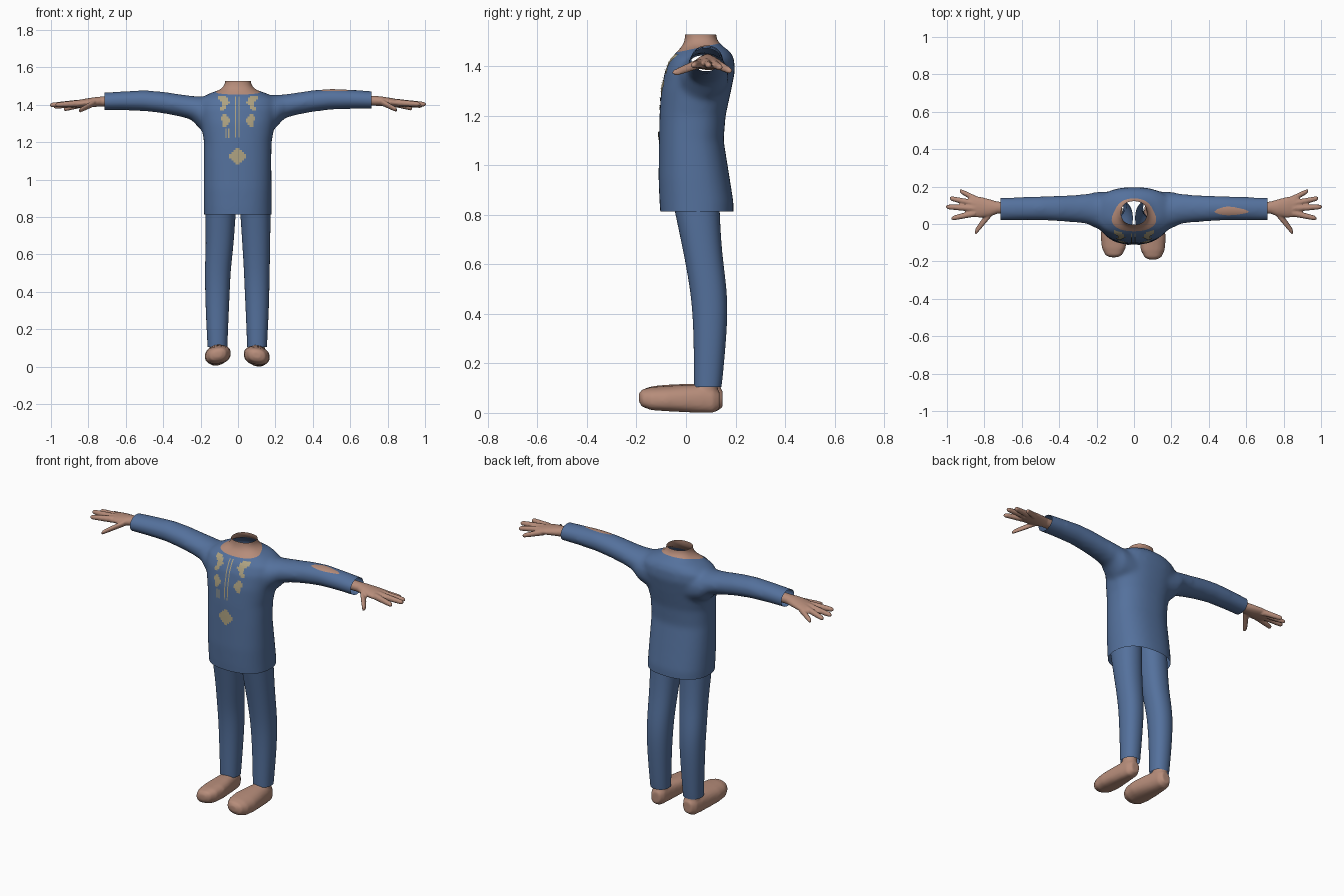
import bpy, bmesh, math
from mathutils import Vector
from mathutils.bvhtree import BVHTree

if "Cube" in bpy.data.objects:
    bpy.data.objects.remove(bpy.data.objects["Cube"])


def material(name, rgb):
    m = bpy.data.materials.new(name)
    m.diffuse_color = (*rgb, 1)
    m.use_nodes = True
    m.node_tree.nodes["Principled BSDF"].inputs["Base Color"].default_value = m.diffuse_color
    return m


BLUE = material("blue cloth", (0.089, 0.165, 0.335))
SKIN = material("skin", (0.47, 0.265, 0.195))
GOLD = material("pale gold thread", (0.42, 0.36, 0.22))
ORDER = {"x": (1, 2, 0), "y": (0, 2, 1), "z": (0, 1, 2)}   # u, v, along


def loft(bm, axis, rings, n=16, p=2.0, caps=(True, True)):
    """Skin over rings (along, u0, u1, v0, v1) stacked on an axis."""
    u, v, w = ORDER[axis]
    loops = []
    for a, u0, u1, v0, v1 in rings:
        loop = []
        for i in range(n):
            t = 2 * math.pi * i / n
            c, s = math.cos(t), math.sin(t)
            co = [0, 0, 0]
            co[u] = (u0 + u1) / 2 + (u1 - u0) / 2 * math.copysign(abs(c) ** (2 / p), c)
            co[v] = (v0 + v1) / 2 + (v1 - v0) / 2 * math.copysign(abs(s) ** (2 / p), s)
            co[w] = a
            loop.append(bm.verts.new(co))
        loops.append(loop)
    faces = []
    for a, b in zip(loops, loops[1:]):
        for i in range(n):
            j = (i + 1) % n
            faces.append(bm.faces.new((a[i], a[j], b[j], b[i])))
    if caps[0]:
        faces.append(bm.faces.new(loops[0][::-1]))
    if caps[1]:
        faces.append(bm.faces.new(loops[-1]))
    bmesh.ops.recalc_face_normals(bm, faces=faces)


def make(name, bm, *mats):
    me = bpy.data.meshes.new(name)
    bm.to_mesh(me)
    bm.free()
    me.shade_smooth()
    for m in mats:
        me.materials.append(m)
    ob = bpy.data.objects.new(name, me)
    bpy.context.collection.objects.link(ob)
    return ob


def flip(bm, s):
    """Mirror to the other side of the body."""
    if s < 0:
        bmesh.ops.scale(bm, vec=(-1, 1, 1), verts=bm.verts)
        bmesh.ops.reverse_faces(bm, faces=bm.faces)


def subdivide(ob, levels=2):
    ob.modifiers.new("round", "SUBSURF").levels = levels
    ob.modifiers["round"].render_levels = levels


def fuse(ob, voxel, smooth):
    """Melt overlapping volumes into one skin."""
    r = ob.modifiers.new("fuse", "REMESH")
    r.mode, r.voxel_size, r.use_smooth_shade = "VOXEL", voxel, True
    sm = ob.modifiers.new("relax", "SMOOTH")
    sm.factor, sm.iterations = 0.5, smooth


# Shirt: torso and both sleeves fused, then trimmed at hem, cuffs and neck
bm = bmesh.new()
loft(bm, "z", [
    (0.76, -.180, .180, -.100, .192), (0.85, -.183, .180, -.107, .192),
    (0.95, -.184, .180, -.111, .176), (1.10, -.182, .178, -.109, .152),
    (1.20, -.182, .180, -.107, .160), (1.30, -.198, .198, -.101, .182),
    (1.38, -.215, .215, -.085, .198), (1.43, -.205, .205, -.062, .194),
    (1.46, -.155, .155, -.035, .178), (1.482, -.092, .092, -.014, .145),
    (1.51, -.070, .070, -.004, .122), (1.58, -.070, .070, -.004, .122)],
    n=40, p=2.35)
for s in (1, -1):
    arm = bmesh.new()
    loft(arm, "x", [
        (.10, -.04, .175, 1.24, 1.452), (.20, -.025, .172, 1.275, 1.452),
        (.25, 0, .162, 1.328, 1.456), (.31, .008, .156, 1.345, 1.464),
        (.40, .014, .152, 1.362, 1.478), (.50, .020, .148, 1.374, 1.486),
        (.62, .020, .144, 1.378, 1.480), (.76, .018, .140, 1.378, 1.470)],
        n=24)
    flip(arm, s)
    if s < 0:
        bmesh.ops.translate(arm, vec=(0, 0, -.008), verts=arm.verts)
    tmp = bpy.data.meshes.new("sleeve")
    arm.to_mesh(tmp)
    arm.free()
    bm.from_mesh(tmp)
    bpy.data.meshes.remove(tmp)
rough = make("shirt_rough", bm)
fuse(rough, 0.012, 10)
done = rough.evaluated_get(bpy.context.evaluated_depsgraph_get())
bm = bmesh.new()
bm.from_mesh(done.to_mesh())
bpy.data.objects.remove(rough)


def cut(co, no, clear=True):
    geom = bm.verts[:] + bm.edges[:] + bm.faces[:]
    bmesh.ops.bisect_plane(bm, geom=geom, plane_co=co, plane_no=no, clear_outer=clear)


cut((0, 0, .812), (0, 0, -1))
cut((0, 0, 1.527), (0, 0, 1))
cut((.715, 0, 0), (1, 0, 0))
cut((-.715, 0, 0), (-1, 0, 0))
# Tilted neckline separates cloth from bare neck
collar, tilt = Vector((0, -.025, 1.458)), Vector((0, -.21, 1)).normalized()
cut(collar, tilt, False)
for f in bm.faces:
    f.material_index = int((f.calc_center_median() - collar).dot(tilt) > 0)
surface = BVHTree.FromBMesh(bm)
make("shirt_and_neck", bm, BLUE, SKIN)

# Embroidery: small stitched cells laid on the chest
LEAF = ["..####", ".#####", ".####.", "####..", ".###..", "..##..", "..###.", "...##."]
BUD = ["..##.", ".####", "#####", "####.", ".###.", "..##."]
DIAMOND = ["...##...", "..####..", ".######.", "########", "########",
           ".######.", "..####..", "...##..."]
STRIPE = ["#"] * 5


def embroider(bm, rows, x, z, w, h, mirror=1):
    """Lay a bitmap with its top corner at x, z."""
    for r, row in enumerate(rows):
        for c, ch in enumerate(row):
            if ch != "#":
                continue
            vs = []
            for dx, dz in ((0, 0), (0, 1), (1, 1), (1, 0)):
                px, pz = mirror * (x + (c + dx) * w), z - (r + dz) * h
                hit = surface.ray_cast(Vector((px, -1, pz)), Vector((0, 1, 0)))[0]
                vs.append(bm.verts.new((px, hit.y - .004, pz)))
            bm.faces.new(vs if mirror < 0 else vs[::-1])


bm = bmesh.new()
for s in (1, -1):
    embroider(bm, LEAF, .042, 1.448, .011, .010, s)
    embroider(bm, BUD, .042, 1.350, .010, .0115, s)
for x in (-.068, -.053):
    embroider(bm, STRIPE, x, 1.272, .007, .010)
for x in (-.016, .003):
    embroider(bm, ["#"] * 22, x, 1.445, .006, .010)
embroider(bm, DIAMOND, -.047, 1.170, .0112, .0112)
bmesh.ops.recalc_face_normals(bm, faces=bm.faces)
for f in bm.faces:
    if f.normal.y > 0:
        f.normal_flip()
make("embroidery", bm, GOLD)

for s, side in ((1, "right"), (-1, "left")):
    out = 0 if s > 0 else .008      # one leg stands slightly wider

    # Trouser leg
    bm = bmesh.new()
    loft(bm, "z", [
        (.105, .048 + out, .156 + out, .032, .144), (.13, .047 + out, .157 + out, .031, .148),
        (.30, .040 + out, .166 + out, .030, .164), (.42, .034 + out, .169 + out, .024, .170),
        (.52, .030 + out, .171 + out, .012, .164), (.65, .022, .173, -.012, .146),
        (.80, .012, .176, -.044, .138), (.92, .004, .174, -.070, .135)],
        n=16, p=2.2, caps=(False, False))
    flip(bm, s)
    subdivide(make(side + "_trouser_leg", bm, BLUE))

    # Shoe-like foot with ankle
    bm = bmesh.new()
    loft(bm, "y", [
        (-.190, .080, .120, .045, .078), (-.178, .056, .146, .026, .094),
        (-.140, .036, .164, .012, .103), (-.080, .030, .170, .008, .108),
        (-.010, .040, .164, .004, .112), (.060, .052, .156, .001, .114),
        (.110, .060, .148, .001, .108), (.136, .076, .130, .018, .085)], n=20, p=2.4)
    loft(bm, "z", [(.05, .060, .146, .035, .130), (.11, .062, .144, .040, .128),
                   (.16, .064, .142, .045, .128)], n=16)
    for v in bm.verts:              # sole rolls outward
        v.co.z += (.10 - v.co.x) * .12
        v.co.x += out
    if s < 0:
        bmesh.ops.translate(bm, vec=(0, .012, .005), verts=bm.verts)
    flip(bm, s)
    fuse(make(side + "_foot", bm, SKIN), .007, 5)

    # Hand: wrist and palm, four fingers, thumb
    bm = bmesh.new()
    loft(bm, "x", [
        (.68, .055, .118, 1.395, 1.450), (.73, .055, .120, 1.395, 1.448),
        (.77, .040, .132, 1.392, 1.444), (.82, .034, .145, 1.390, 1.436),
        (.86, .036, .150, 1.388, 1.428), (.88, .050, .142, 1.392, 1.422)], n=20)
    for root, tip in (((.83, .125, 1.408), (.932, .178, 1.380)),
                      ((.85, .108, 1.411), (.985, .138, 1.394)),
                      ((.85, .083, 1.413), (1.005, .092, 1.402)),
                      ((.85, .058, 1.411), (.975, .030, 1.403)),
                      ((.765, .065, 1.415), (.850, -.045, 1.372))):
        a, b = Vector(root), Vector(tip)
        thumb = tip[1] < 0
        rings = []
        for t, r in ((0, .019), (.4, .0165), (.75, .0145), (.94, .0125), (1, .006)):
            c = a.lerp(b, t)
            k = r * (1.5 if thumb else 1)
            rings.append((c.x, c.y - k, c.y + k, c.z - r, c.z + r))
        loft(bm, "x", rings, n=12)
    if s < 0:
        bmesh.ops.translate(bm, vec=(0, 0, -.004), verts=bm.verts)
    flip(bm, s)
    fuse(make(side + "_hand", bm, SKIN), .005, 3)
